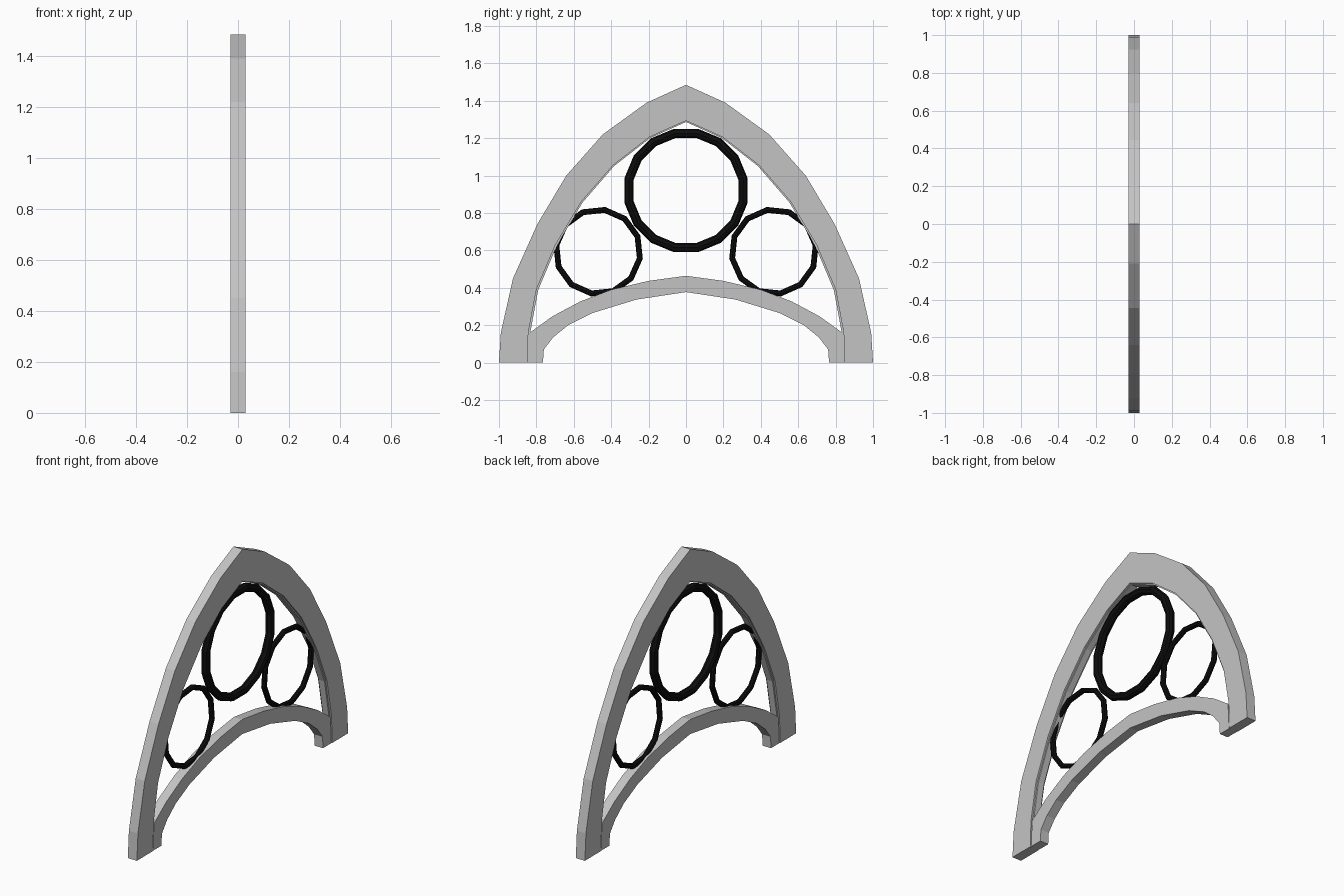
import bpy, bmesh, math
from mathutils import Matrix

cube = bpy.data.objects.get("Cube")
if cube:
    bpy.data.objects.remove(cube, do_unlink=True)


def material(name, rgb):
    m = bpy.data.materials.new(name)
    m.use_nodes = True
    m.diffuse_color = (*rgb, 1)
    m.node_tree.nodes["Principled BSDF"].inputs["Base Color"].default_value = (*rgb, 1)
    return m


stone = material("light grey", (0.55, 0.55, 0.55))
iron = material("black", (0.004, 0.004, 0.004))


def add_object(name, bm, mat):
    bmesh.ops.recalc_face_normals(bm, faces=bm.faces)
    mesh = bpy.data.meshes.new(name)
    bm.to_mesh(mesh)
    bm.free()
    mesh.materials.append(mat)
    obj = bpy.data.objects.new(name, mesh)
    bpy.context.collection.objects.link(obj)
    return obj


def mirrored(half):
    """Half outline from foot to crown, continued down the other side."""
    return half + [(-y, z) for y, z in reversed(half[:-1])]


def arch(name, outer, inner, depth):
    """Sweep a rectangular section between two matching outlines."""
    bm = bmesh.new()
    sections = []
    for o, i in zip(mirrored(outer), mirrored(inner)):
        corners = [(-depth, *o), (depth, *o), (depth, *i), (-depth, *i)]
        sections.append([bm.verts.new(c) for c in corners])
    for a, b in zip(sections, sections[1:]):
        for k in range(4):
            n = (k + 1) % 4
            bm.faces.new((a[k], a[n], b[n], b[k]))
    bm.faces.new(sections[0])
    bm.faces.new(sections[-1])
    return add_object(name, bm, stone)


def ring(name, y, z, major, minor, sides, phase, section=8):
    """Faceted round bar bent into a circle standing in the arch plane."""
    bm = bmesh.new()
    loops = []
    for s in range(sides):
        a = phase + math.tau * s / sides
        loop = []
        for t in range(section):
            b = math.tau * t / section
            r = major + minor * math.cos(b)
            loop.append(bm.verts.new((minor * math.sin(b), y + r * math.cos(a), z + r * math.sin(a))))
        loops.append(loop)
    for s in range(sides):
        p, q = loops[s], loops[(s + 1) % sides]
        for t in range(section):
            n = (t + 1) % section
            bm.faces.new((p[t], p[n], q[n], q[t]))
    return add_object(name, bm, iron)


# Pointed main arch
outer = [(1, 0), (0.99, 0.16), (0.925, 0.45), (0.795, 0.74),
         (0.64, 1.0), (0.445, 1.22), (0.21, 1.39), (0, 1.485)]
inner = [(0.848, 0), (0.843, 0.16), (0.8, 0.39), (0.698, 0.63),
         (0.56, 0.86), (0.389, 1.056), (0.195, 1.206), (0, 1.293)]
arch("main_arch", outer, inner, 0.03)

# Thin recessed lip lining the opening
lip = [(y * 0.988, z * 0.995) for y, z in inner]
arch("inner_lip", inner, lip, 0.02)

# Low arch spanning the feet
low_outer = [(0.843, 0), (0.835, 0.16), (0.715, 0.247), (0.567, 0.326),
             (0.4, 0.39), (0.2, 0.437), (0, 0.464)]
low_inner = [(0.765, 0), (0.76, 0.07), (0.71, 0.135), (0.63, 0.2),
             (0.5, 0.265), (0.265, 0.337), (0, 0.377)]
arch("low_arch", low_outer, low_inner, 0.028)

# Tracery rings
ring("large_ring", 0, 0.92, 0.311, 0.025, 16, math.pi / 16)
phase = math.radians(21)
ring("front_ring", -0.47, 0.593, 0.226, 0.016, 12, phase)
ring("back_ring", 0.47, 0.593, 0.226, 0.016, 12, math.pi - phase)
